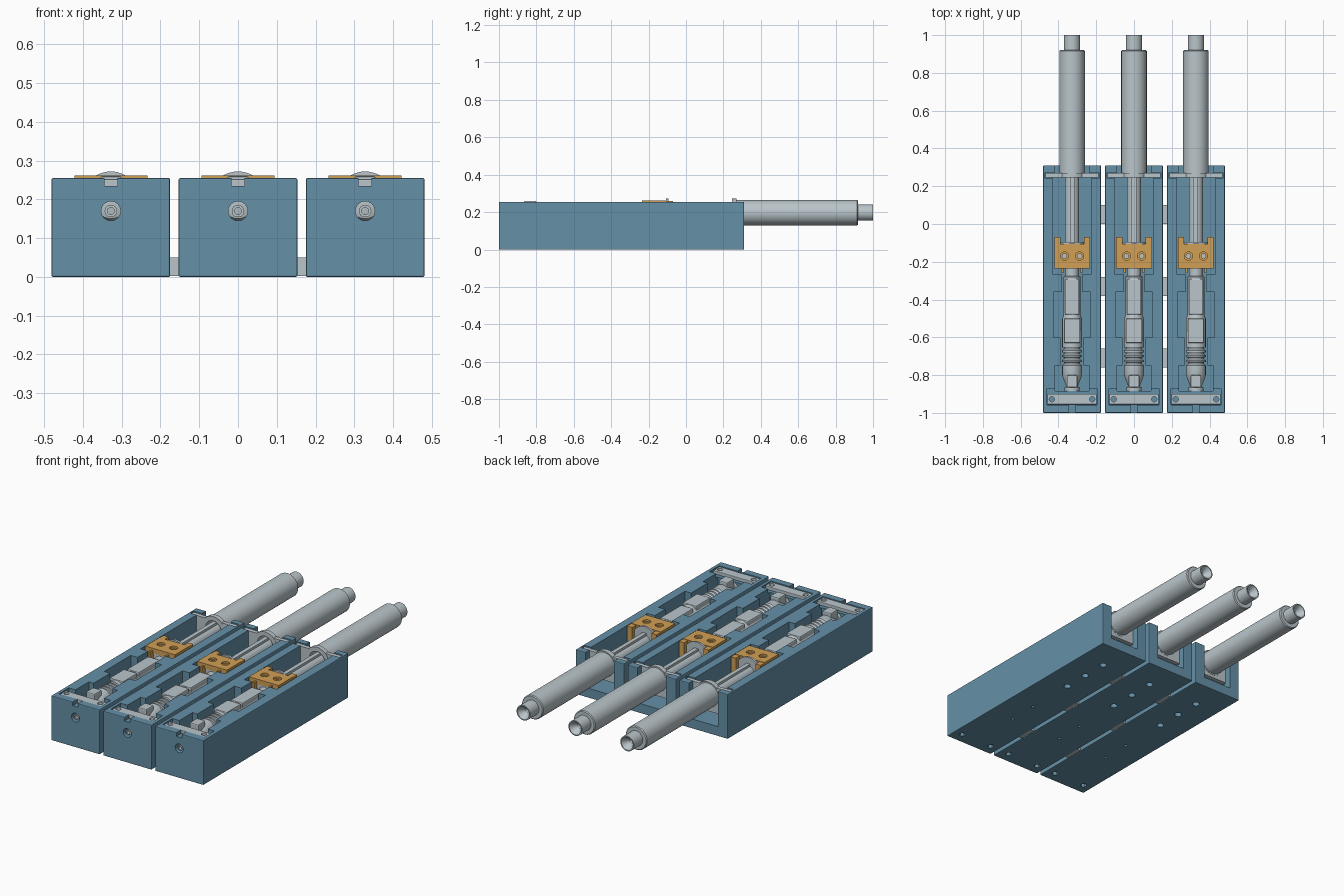
import bpy, bmesh, math
from mathutils import Matrix, Vector

if "Cube" in bpy.data.objects:
    bpy.data.objects.remove(bpy.data.objects["Cube"], do_unlink=True)

PITCH = 0.328   # spacing between the three modules
AXIS = 0.197    # height of the cylinder axis
TOP = 0.255     # top of the housing


def material(name, rgb):
    m = bpy.data.materials.new(name)
    m.use_nodes = True
    m.diffuse_color = (*rgb, 1)
    m.node_tree.nodes["Principled BSDF"].inputs["Base Color"].default_value = (*rgb, 1)
    return m


BLUE = material("steel blue", (0.13, 0.28, 0.39))
GREY = material("light grey", (0.49, 0.56, 0.59))
ORANGE = material("amber", (0.64, 0.35, 0.09))


def add_box(bm, x0, x1, y0, y1, z0, z1):
    size = Matrix.Diagonal((x1 - x0, y1 - y0, z1 - z0, 1))
    mid = Vector((x0 + x1, y0 + y1, z0 + z1)) / 2
    bmesh.ops.create_cube(bm, size=1, matrix=Matrix.Translation(mid) @ size)


def add_rod(bm, x, y, z, r, depth, along_y=False, sides=24):
    rot = Matrix.Rotation(math.pi / 2, 4, 'X') if along_y else Matrix()
    bmesh.ops.create_cone(bm, cap_ends=True, segments=sides, radius1=r, radius2=r,
                          depth=depth, matrix=Matrix.Translation((x, y, z)) @ rot)


def add_lathe(bm, profile, z, closed=False, sides=40):
    """Revolve (radius, y) points about a line along y at height z."""
    rings = []
    for r, y in profile:
        angles = [2 * math.pi * i / sides for i in range(sides)]
        rings.append([bm.verts.new((r * math.sin(a), y, z + r * math.cos(a))) for a in angles])
    pairs = list(zip(rings, rings[1:])) + ([(rings[-1], rings[0])] if closed else [])
    for a, b in pairs:
        for i in range(sides):
            j = (i + 1) % sides
            bm.faces.new((a[i], a[j], b[j], b[i]))
    if not closed:
        bm.faces.new(rings[0])
        bm.faces.new(rings[-1])
    bmesh.ops.recalc_face_normals(bm, faces=bm.faces)


def finish(bm, name, mat=None, smooth=False, cutter=None, bevel=0, copies=3):
    """Turn the mesh into an object, repeated across the modules."""
    me = bpy.data.meshes.new(name)
    bm.to_mesh(me)
    bm.free()
    ob = bpy.data.objects.new(name, me)
    bpy.context.collection.objects.link(ob)
    if mat:
        me.materials.append(mat)
    if smooth:
        me.shade_smooth()
        me.set_sharp_from_angle(angle=math.radians(30))
    if bevel:
        mod = ob.modifiers.new("edge", 'BEVEL')
        mod.width, mod.segments = bevel, 2
    if cutter:
        mod = ob.modifiers.new("cut", 'BOOLEAN')
        mod.operation, mod.solver, mod.object = 'DIFFERENCE', 'EXACT', cutter
        mod.use_self = True
    if copies > 1:
        ob.location.x = -PITCH
        mod = ob.modifiers.new("modules", 'ARRAY')
        mod.count, mod.use_relative_offset, mod.use_constant_offset = copies, False, True
        mod.constant_offset_displace = (PITCH, 0, 0)
    return ob


def cutter_from(bm, name):
    ob = finish(bm, name, copies=1)
    ob.location.x = -PITCH
    ob.hide_render = True
    ob.hide_viewport = True
    ob.display_type = 'WIRE'
    return ob


# Housing pocket: stepped outline, as (start y, end y, half width)
steps = [(-0.885, -0.75, 0.09), (-0.75, -0.6, 0.06), (-0.6, -0.36, 0.098),
         (-0.36, -0.265, 0.055), (-0.265, 0.255, 0.103), (0.255, 0.35, 0.091)]
right = [(w, y) for y0, y1, w in steps for y in (y0, y1)]
outline = right + [(-w, y) for w, y in reversed(right)]
bm = bmesh.new()
floor = bm.faces.new([bm.verts.new((x, y, 0.055)) for x, y in outline])
walls = bmesh.ops.extrude_face_region(bm, geom=[floor])
bmesh.ops.translate(bm, vec=(0, 0, 0.3),
                    verts=[g for g in walls["geom"] if isinstance(g, bmesh.types.BMVert)])
bmesh.ops.recalc_face_normals(bm, faces=bm.faces)

# Recesses for the end bar, front cable slot and rear plate
add_box(bm, -0.133, 0.133, -0.958, -0.87, 0.23, 0.33)
add_box(bm, -0.017, 0.017, -1.05, -0.86, 0.234, 0.34)
add_box(bm, -0.143, 0.143, 0.242, 0.273, 0.1, 0.345)
# Front adjuster hole and mounting holes underneath
add_rod(bm, 0, -0.96, 0.17, 0.025, 0.2, True)
for x in (-0.1, 0.1):
    add_rod(bm, x, -0.935, 0, 0.018, 0.08, sides=6)
for y in (-0.17, -0.02, 0.13):
    add_rod(bm, 0, y, 0, 0.019, 0.08)
for y in (-0.63, -0.46):
    add_rod(bm, 0, y, 0, 0.009, 0.06, sides=12)
pocket = cutter_from(bm, "housing_cutter")

bm = bmesh.new()
add_box(bm, -0.153, 0.153, -1, 0.31, 0, TOP)
finish(bm, "housing", BLUE, cutter=pocket, bevel=0.004)

# Front adjuster bushing
bm = bmesh.new()
add_lathe(bm, [(0.009, -0.99), (0.016, -0.99), (0.016, -0.9), (0.009, -0.9)], 0.17, True, 24)
finish(bm, "adjuster_bushing", GREY, True)

# End bar with two screw holes
bm = bmesh.new()
for x in (-0.107, 0.107):
    add_rod(bm, x, -0.928, 0.25, 0.014, 0.06)
holes = cutter_from(bm, "end_bar_cutter")
bm = bmesh.new()
add_box(bm, -0.13, 0.13, -0.955, -0.9, 0.232, 0.252)
finish(bm, "end_bar", GREY, cutter=holes, bevel=0.003)

# Connector plug: tapered nose, grip ridges, body and neck
profile = [(0.024, -0.9), (0.04, -0.895), (0.04, -0.865), (0.03, -0.86),
           (0.046, -0.82), (0.052, -0.8), (0.052, -0.75)]
for i in range(4):
    y = -0.74 + 0.026 * i
    profile += [(0.042, y), (0.042, y + 0.008), (0.052, y + 0.009), (0.052, y + 0.018)]
profile += [(0.052, -0.5), (0.045, -0.485), (0.045, -0.28), (0.036, -0.275), (0.036, -0.2)]
bm = bmesh.new()
add_lathe(bm, profile, 0.19)
finish(bm, "connector_plug", GREY, True)

bm = bmesh.new()
add_box(bm, -0.043, 0.043, -0.63, -0.5, 0.19, 0.246)
add_box(bm, -0.038, 0.038, -0.48, -0.29, 0.19, 0.24)
add_box(bm, -0.028, 0.028, -0.866, -0.8, 0.19, 0.26)
finish(bm, "plug_latch", GREY, bevel=0.006)

# Amber carriage bracket with counterbored holes
bm = bmesh.new()
for x in (-0.04, 0.04):
    add_rod(bm, x, -0.17, 0.27, 0.022, 0.036)
    add_rod(bm, x, -0.17, 0.25, 0.012, 0.06)
bores = cutter_from(bm, "bracket_cutter")
bm = bmesh.new()
add_box(bm, -0.094, 0.094, -0.235, -0.107, 0.234, 0.262)
finish(bm, "bracket_top", ORANGE, cutter=bores)
bm = bmesh.new()
for s in (-1, 1):
    a, b = sorted((s * 0.062, s * 0.094))
    add_box(bm, a, b, -0.232, -0.07, 0.1, 0.26)
    a, b = sorted((s * 0.046, s * 0.056))
    add_box(bm, a, b, -0.26, -0.23, 0.2, 0.25)
finish(bm, "bracket_legs", ORANGE)

# Carriage core, flange disc and push rod
bm = bmesh.new()
add_box(bm, -0.06, 0.06, -0.23, -0.107, 0.12, 0.232)
finish(bm, "carriage_core", GREY)
bm = bmesh.new()
add_rod(bm, 0, -0.1, AXIS, 0.075, 0.012, True, 48)
finish(bm, "carriage_flange", GREY, True)
bm = bmesh.new()
add_rod(bm, 0, 0.16, AXIS - 0.01, 0.038, 0.52, True, 32)
finish(bm, "push_rod", GREY, True)
bm = bmesh.new()
add_box(bm, -0.012, 0.012, -0.1, 0.42, AXIS, 0.236)
finish(bm, "rod_key", GREY)

# Rear support plate and collar
bm = bmesh.new()
add_rod(bm, 0, 0.258, AXIS, 0.06, 0.1, True, 40)
bore = cutter_from(bm, "plate_cutter")
bm = bmesh.new()
add_box(bm, -0.14, 0.14, 0.246, 0.27, 0.105, 0.25)
finish(bm, "rear_plate", GREY, cutter=bore)
bm = bmesh.new()
add_lathe(bm, [(0.05, 0.245), (0.075, 0.245), (0.075, 0.271), (0.05, 0.271)], AXIS, True)
finish(bm, "rear_collar", GREY, True)

# Cylinder barrel with a stepped, funnelled tip
bm = bmesh.new()
add_lathe(bm, [(0.002, 0.5), (0.05, 0.5), (0.05, 0.268), (0.0675, 0.268), (0.0675, 0.915),
               (0.063, 0.92), (0.043, 0.92), (0.043, 1), (0.037, 1), (0.014, 0.965),
               (0.014, 0.94), (0.002, 0.94)], AXIS, True, 48)
finish(bm, "cylinder_barrel", GREY, True)

# Spacers joining neighbouring housings
bm = bmesh.new()
for s in (-1, 1):
    for y in (-0.71, -0.33, 0.05):
        add_box(bm, s * PITCH / 2 - 0.014, s * PITCH / 2 + 0.014, y - 0.05, y + 0.05, 0.002, 0.05)
finish(bm, "spacers", GREY, copies=1)
